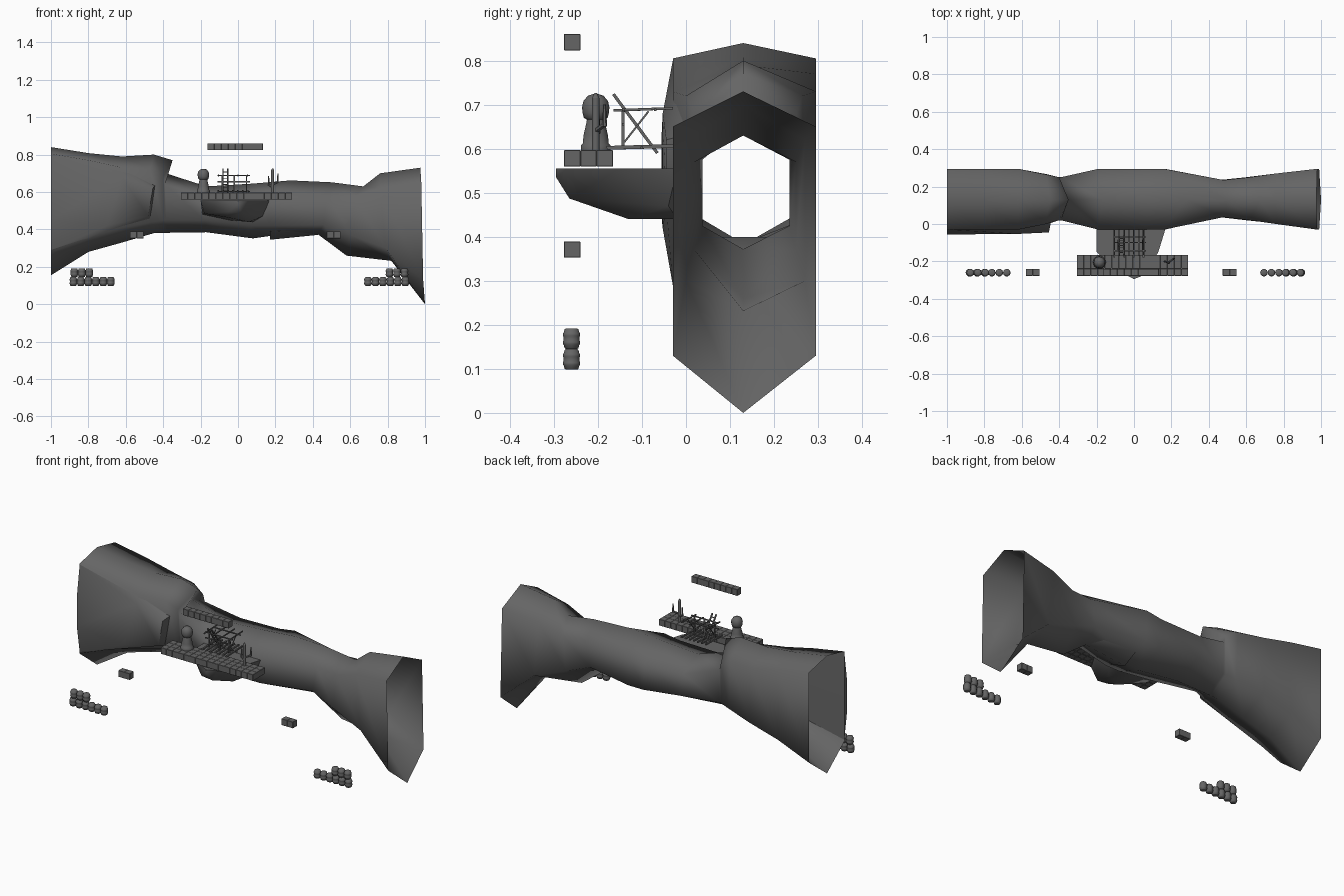
import bpy, bmesh, math
from mathutils import Vector

if "Cube" in bpy.data.objects:
    bpy.data.objects.remove(bpy.data.objects["Cube"])

stone = bpy.data.materials.new("dark_stone")
stone.diffuse_color = (.13, .13, .13, 1)
stone.use_nodes = True
stone.node_tree.nodes["Principled BSDF"].inputs["Base Color"].default_value = stone.diffuse_color


def add(name, bm, smooth=None):
    bmesh.ops.recalc_face_normals(bm, faces=bm.faces)
    me = bpy.data.meshes.new(name)
    bm.to_mesh(me)
    bm.free()
    me.materials.append(stone)
    ob = bpy.data.objects.new(name, me)
    bpy.context.collection.objects.link(ob)
    if smooth:
        bpy.ops.object.select_all(action='DESELECT')
        ob.select_set(True)
        bpy.context.view_layer.objects.active = ob
        bpy.ops.object.shade_smooth_by_angle(angle=math.radians(smooth))
    return ob


def loft(bm, rings, caps=False):
    vs = [[bm.verts.new(p) for p in r] for r in rings]
    n = len(vs[0])
    for a, b in zip(vs, vs[1:]):
        for i in range(n):
            bm.faces.new((a[i], a[(i + 1) % n], b[(i + 1) % n], b[i]))
    if caps:
        bm.faces.new(vs[0])
        bm.faces.new(vs[-1])


def hull(name, pts, smooth=None):
    bm = bmesh.new()
    for p in pts:
        bm.verts.new(p)
    bmesh.ops.convex_hull(bm, input=bm.verts)
    bmesh.ops.delete(bm, geom=[v for v in bm.verts if not v.link_faces], context='VERTS')
    return add(name, bm, smooth)


def lathe(bm, c, profile, n):
    loft(bm, [[(c[0] + r * math.cos(2 * math.pi * i / n), c[1] + r * math.sin(2 * math.pi * i / n), c[2] + z)
               for i in range(n)] for r, z in profile], True)


def bar(bm, a, b, r, n=4, tip=None):
    a, b = Vector(a), Vector(b)
    q = (b - a).to_track_quat('Z', 'Y')
    angs = [2 * math.pi * (i + .5) / n for i in range(n)]
    loft(bm, [[p + q @ Vector((k * math.cos(t), k * math.sin(t), 0)) for t in angs]
              for p, k in ((a, r), (b, tip or r))], True)


# Hollow hexagonal rock tunnel: x top/side/bottom, y front/back, z top/upper/lower/bottom
stations = [
    (-1, -1, -1, -.03, .295, .84, .805, .28, .155),
    (-.8, -.8, -.8, -.03, .295, .808, .77, .36, .28),
    (-.62, -.62, -.62, -.03, .295, .79, .73, .41, .33),
    (-.45, -.47, -.45, .0, .265, .80, .72, .44, .38),
    (-.35, -.40, -.40, .02, .25, .77, .68, .45, .381),
    (-.385, -.39, -.38, .02, .25, .70, .64, .45, .382),
    (-.17, -.19, -.17, -.03, .295, .63, .58, .45, .385),
    (.08, .06, .08, -.03, .295, .645, .585, .42, .352),
    (.28, .16, .17, -.03, .295, .662, .60, .42, .365),
    (.50, .48, .43, .037, .235, .652, .575, .425, .372),
    (.67, .62, .58, .02, .25, .63, .57, .37, .26),
    (.76, .76, .82, 0, .27, .70, .62, .30, .232),
    (.975, .98, 1, -.03, .295, .73, .65, .13, 0)]
bm = bmesh.new()
loft(bm, [[(xt, .13, t), (xs, f, u), (xs * .5 + xb * .5, f, l), (xb, .13, b),
           (xs * .5 + xb * .5, k, l), (xs, k, u)] for xt, xs, xb, f, k, t, u, l, b in stations])
add("rock_tunnel", bm, 100)

# Raised slab blending into the tunnel front, and a small lip underneath
hull("rock_slab", [(-1, -.03, .80), (-.62, -.053, .68), (-.455, -.045, .62), (-.48, -.045, .47),
                   (-.7, -.053, .42), (-1, -.056, .45), (-1, -.056, .62), (-1, -.03, .29),
                   (-.64, -.01, .74), (-.44, .03, .64), (-.465, .03, .45), (-.72, -.01, .38)], 60)
hull("rock_lip", [(.17, .13, .345), (.17, .04, .39), (.17, .22, .39), (.43, .13, .371),
                  (.36, .07, .40), (.36, .19, .40), (.18, .13, .40)], 60)

# Tapered rock ledge carrying the platform
hull("rock_ledge", [(-.2, -.02, .555), (-.2, -.15, .555), (-.1, -.24, .555), (0, -.295, .555), (.06, -.27, .555),
                    (.13, -.15, .555), (.17, -.02, .555), (0, -.295, .535), (.02, -.265, .487), (-.05, -.265, .495),
                    (-.18, -.12, .485), (-.06, -.2, .465), (.06, -.13, .44), (.08, -.02, .44), (.13, -.04, .47),
                    (-.19, -.02, .48), (-.05, -.02, .45)], 50)


# Rows of tightly laid chamfered stone blocks
def blocks(name, x0, x1, n, y0, rows, z):
    bm = bmesh.new()
    w = (x1 - x0) / n
    for i in range(n):
        for j in range(rows):
            v = bmesh.ops.create_cube(bm, size=.037)['verts']
            bmesh.ops.translate(bm, verts=v, vec=(x0 + (i + .5) * w, y0 + (j + .5) * .037, z))
    ob = add(name, bm)
    m = ob.modifiers.new("chamfer", 'BEVEL')
    m.width, m.segments = .001, 1


blocks("platform_blocks", -.305, .29, 16, -.277, 3, .578)
blocks("upper_blocks", -.163, .133, 8, -.277, 1, .842)
blocks("left_blocks", -.578, -.504, 2, -.277, 1, .371)
blocks("right_blocks", .474, .548, 2, -.277, 1, .371)

# Stacked barrels with raised hoops
barrel = [(.013, 0), (.0165, .002), (.0185, .009), (.0205, .012), (.0205, .016), (.0195, .019),
          (.0195, .028), (.0205, .031), (.0205, .035), (.0185, .038), (.0165, .045), (.013, .047)]
for name, x0, stack in (("left_barrels", -.88, -.875), ("right_barrels", .695, .81)):
    bm = bmesh.new()
    for i in range(6):
        lathe(bm, (x0 + i * .04, -.26, .098), barrel, 10)
    for i in range(3):
        lathe(bm, (stack + i * .04, -.26, .145), barrel, 10)
    add(name, bm, 60)

# Small water tower: splayed base and barrel-like tank
bm = bmesh.new()
lathe(bm, (-.185, -.205, .596), [(.035, 0), (.035, .012), (.031, .016), (.029, .035), (.023, .06), (.020, .075)], 10)
lathe(bm, (-.185, -.205, .664), [(.017, 0), (.027, .006), (.030, .018), (.031, .030), (.028, .044), (.018, .056), (.006, .060)], 12)
add("water_tower", bm, 50)

# Cactus with a trunk and upturned arms
bm = bmesh.new()
cx, cy = .185, -.205
bar(bm, (cx, cy, .595), (cx, cy, .715), .009, 8)
bar(bm, (cx, cy, .715), (cx, cy, .727), .009, 8, .003)
for dx, dy, z0, z1 in ((-.021, .005, .635, .685), (.028, .02, .65, .70)):
    bar(bm, (cx, cy, z0 - .01), (cx + dx, cy + dy, z0 + .005), .006, 6)
    bar(bm, (cx + dx, cy + dy, z0), (cx + dx, cy + dy, z1), .006, 6, .003)
add("cactus", bm, 50)

# Timber scaffold: floor planks, posts, rails and slatted roof
bm = bmesh.new()
for i in range(7):
    x = -.105 + i * .026
    bar(bm, (x, -.18 + .008 * (i % 2), .602), (x, -.03, .606), .006)
    if i % 2 == 0:
        bar(bm, (x, -.165 + .006 * (i % 3), .687), (x, -.03, .692), .004)
for x in (-.085, -.02, .045):
    bar(bm, (x, -.143, .60), (x, -.143, .69), .005)
for x in (-.085, .045):
    bar(bm, (x, -.14, .615), (x, -.085, .685), .003)
for y, z in ((-.143, .655), (-.143, .688), (-.07, .688), (-.1, .602)):
    bar(bm, (-.11, y, z), (.065, y, z), .004)
add("timber_scaffold", bm)

# Leaning ladder
bm = bmesh.new()
foot, head = Vector((0, -.065, .59)), Vector((0, -.165, .724))
for x in (-.08, -.055):
    bar(bm, foot + Vector((x, 0, 0)), head + Vector((x, 0, 0)), .005)
for i in range(1, 8):
    p = foot.lerp(head, i / 8)
    bar(bm, p + Vector((-.08, 0, 0)), p + Vector((-.055, 0, 0)), .0025)
add("ladder", bm)
